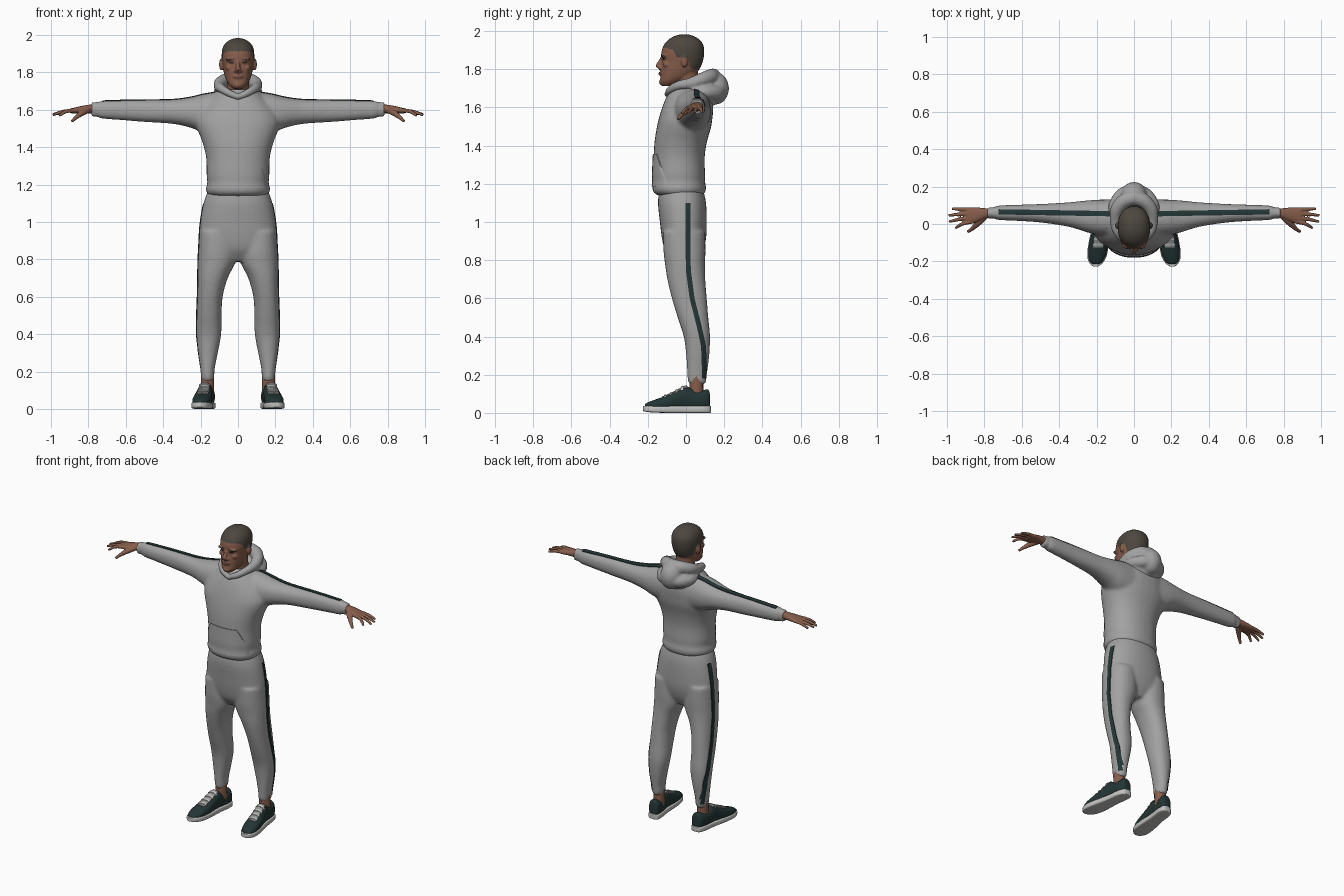
import bpy, bmesh, math
from mathutils import Vector, Matrix
from mathutils.bvhtree import BVHTree

if "Cube" in bpy.data.objects:
    bpy.data.objects.remove(bpy.data.objects["Cube"])


def material(name, *rgb):
    m = bpy.data.materials.new(name)
    m.use_nodes = True
    m.diffuse_color = (*rgb, 1)
    bsdf = m.node_tree.nodes["Principled BSDF"]
    bsdf.inputs["Base Color"].default_value = (*rgb, 1)
    bsdf.inputs["Roughness"].default_value = 0.8
    return m


FABRIC = material("grey fabric", 0.36, 0.36, 0.36)
DARK = material("dark green", 0.017, 0.035, 0.035)
SKIN = material("brown skin", 0.24, 0.11, 0.07)
HAIR = material("short hair", 0.075, 0.062, 0.05)
SOLE = material("pale rubber", 0.55, 0.55, 0.54)
TONGUE = material("shoe tongue grey", 0.3, 0.31, 0.31)
LIP = material("lips", 0.19, 0.075, 0.055)
EYE = material("dark eye", 0.03, 0.02, 0.017)


# ---- shape helpers, each adding closed geometry to a bmesh ----
def loft(bm, rings, power=2.2, sides=32, steps=4):
    """Skin smooth superellipse rings given as (centre, half axis, half axis)."""
    rings = [[Vector(v) for v in r] for r in rings]
    n = len(rings)
    dense = []
    for i in range(n - 1):
        p0, p1, p2, p3 = (rings[min(max(k, 0), n - 1)] for k in range(i - 1, i + 3))
        for j in range(steps + (i == n - 2)):
            t = j / steps
            dense.append([b + (c - a) * (t / 2) + (a * 2 - b * 5 + c * 4 - d) * (t * t / 2)
                          + (b * 3 - a - c * 3 + d) * (t ** 3 / 2)
                          for a, b, c, d in zip(p0, p1, p2, p3)])

    def bend(v):
        return math.copysign(abs(v) ** (2 / power), v)
    loops = []
    for c, a, b in dense:
        angles = [math.tau * k / sides for k in range(sides)]
        loops.append([bm.verts.new(c + a * bend(math.cos(w)) + b * bend(math.sin(w))) for w in angles])
    for lo, hi in zip(loops, loops[1:]):
        for k in range(sides):
            m = (k + 1) % sides
            bm.faces.new((lo[k], lo[m], hi[m], hi[k]))
    bm.faces.new(loops[0][::-1])
    bm.faces.new(loops[-1])


def boxed(bm, axis, rows, s=1, **kw):
    """Loft along an axis; each row is (position, low, high, low, high) of the other two axes."""
    others = [k for k in range(3) if k != axis]
    rings = []
    for row in rows:
        c, a, b = Vector(), Vector(), Vector()
        c[axis] = row[0]
        for half, k, lo, hi in ((a, others[0], row[1], row[2]), (b, others[1], row[3], row[4])):
            c[k], half[k] = (lo + hi) / 2, (hi - lo) / 2
        c.x *= s
        rings.append((c, a, b))
    loft(bm, rings, **kw)


def body(bm, rows, **kw):
    """Symmetric loft along z; each row is (z, half width, front, back)."""
    boxed(bm, 2, [(z, -w, w, f, b) for z, w, f, b in rows], **kw)


def tube(bm, pts, s=1):
    """Round limb through (x, y, z, radius) points."""
    ps = [Vector((p[0] * s, p[1], p[2])) for p in pts]
    rings = []
    for i, p in enumerate(ps):
        t = (ps[min(i + 1, len(ps) - 1)] - ps[max(i - 1, 0)]).normalized()
        a = t.orthogonal().normalized() if abs(t.z) > 0.9 else t.cross(Vector((0, 0, 1))).normalized()
        rings.append((p, a * pts[i][3], t.cross(a) * pts[i][3]))
    loft(bm, rings, power=2, sides=16)


def ball(bm, centre, size):
    mat = Matrix.Translation(centre) @ Matrix.Diagonal((*size, 1))
    bmesh.ops.create_uvsphere(bm, u_segments=24, v_segments=16, radius=1, matrix=mat)


def finish(name, bm, mats, voxel=None, smooth=4):
    """Turn the bmesh into an object, fusing overlapping parts when a voxel size is given."""
    bmesh.ops.recalc_face_normals(bm, faces=bm.faces[:])
    me = bpy.data.meshes.new(name)
    bm.to_mesh(me)
    bm.free()
    ob = bpy.data.objects.new(name, me)
    bpy.context.collection.objects.link(ob)
    if voxel:
        r = ob.modifiers.new("fuse", "REMESH")
        r.mode, r.voxel_size = "VOXEL", voxel
        sm = ob.modifiers.new("soften", "SMOOTH")
        sm.factor, sm.iterations = 0.5, smooth
        bpy.context.view_layer.update()
        ob.data = bpy.data.meshes.new_from_object(ob.evaluated_get(bpy.context.evaluated_depsgraph_get()))
        ob.modifiers.clear()
    ob.data.materials.clear()
    for m in mats:
        ob.data.materials.append(m)
    ob.data.shade_smooth()
    ob.data.set_sharp_from_angle(angle=math.radians(50))
    return ob


def plate(name, target, mat, start, ray, nu=24, nv=4, lift=0.004):
    """Thin patch laid on a surface; start(u, v) gives ray origins for u, v in -1..1."""
    tree = BVHTree.FromPolygons([v.co for v in target.data.vertices],
                                [p.vertices[:] for p in target.data.polygons])
    ray, bm, grid = Vector(ray), bmesh.new(), {}
    for i in range(nu + 1):
        for j in range(nv + 1):
            hit = tree.ray_cast(Vector(start(2 * i / nu - 1, 2 * j / nv - 1)), ray)[0]
            if hit:
                grid[i, j] = bm.verts.new(hit - ray * lift)
    for i in range(nu):
        for j in range(nv):
            keys = ((i, j), (i + 1, j), (i + 1, j + 1), (i, j + 1))
            if all(k in grid for k in keys):
                f = bm.faces.new([grid[k] for k in keys])
                f.normal_update()
                if f.normal.dot(ray) > 0:
                    f.normal_flip()
    rim = bmesh.ops.extrude_edge_only(bm, edges=[e for e in bm.edges if e.is_boundary])
    bmesh.ops.translate(bm, verts=[g for g in rim["geom"] if isinstance(g, bmesh.types.BMVert)],
                        vec=ray * (lift + 0.003))
    return finish(name, bm, [mat])


def follow(pts, t):
    """Value at t along sorted (t, value) points."""
    for (a, va), (b, vb) in zip(pts, pts[1:]):
        if t <= b:
            return va + (vb - va) * max(0, (t - a) / (b - a))
    return pts[-1][1]


# ---- hooded top: torso and sleeves ----
bm = bmesh.new()
body(bm, [(1.14, .15, -.15, .088), (1.155, .166, -.17, .1), (1.18, .172, -.177, .106), (1.21, .164, -.172, .1),
          (1.25, .168, -.174, .1), (1.34, .17, -.17, .098), (1.42, .188, -.165, .11), (1.49, .215, -.154, .13),
          (1.54, .225, -.143, .138), (1.6, .2, -.125, .143), (1.66, .15, -.1, .135), (1.71, .1, -.07, .11)])
for s in (1, -1):
    boxed(bm, 0, [(.08, -.07, .13, 1.46, 1.7), (.18, -.06, .13, 1.475, 1.685), (.25, -.045, .126, 1.503, 1.668),
                  (.35, -.015, .116, 1.525, 1.655), (.5, .008, .107, 1.535, 1.653), (.65, .018, .102, 1.547, 1.65),
                  (.73, .022, .098, 1.553, 1.648), (.75, .03, .09, 1.562, 1.642), (.785, .027, .09, 1.56, 1.642)], s)
top = finish("hooded_top", bm, [FABRIC], 0.01, 6)
plate("front_pocket", top, FABRIC,
      lambda u, v: ((.125 - .028 * v + .012 * (1 - v * v)) * u, -1, 1.27 + .085 * v), (0, 1, 0), 20, 12, .005)

# ---- hood: collar around the neck and folded pouch behind ----
bm = bmesh.new()
for s in (1, -1):
    tube(bm, [(-.01, -.098, 1.665, .016), (.05, -.085, 1.69, .02), (.09, -.04, 1.715, .024), (.1, .02, 1.725, .03),
              (.09, .08, 1.745, .036), (.05, .125, 1.76, .04), (-.02, .145, 1.765, .04)], s)
    tube(bm, [(.1, .03, 1.68, .03), (.1, .1, 1.68, .036), (.06, .155, 1.68, .04), (-.02, .175, 1.69, .048)], s)
ball(bm, (0, .155, 1.7), (.07, .07, .085))
ball(bm, (0, .1, 1.66), (.11, .06, .07))
hood = finish("hood", bm, [FABRIC], 0.008, 5)

# ---- trousers ----
bm = bmesh.new()
body(bm, [(1.17, .16, -.14, .09), (1.1, .185, -.147, .105), (1., .202, -.137, .109), (.92, .206, -.127, .106),
          (.85, .18, -.11, .09), (.79, .1, -.07, .06)])
for s in (1, -1):
    boxed(bm, 2, [(.95, .02, .206, -.12, .1), (.85, .01, .211, -.118, .102), (.78, .016, .214, -.11, .1),
                  (.7, .055, .215, -.098, .101), (.6, .082, .217, -.074, .109), (.5, .088, .221, -.044, .117),
                  (.4, .09, .222, -.012, .126), (.3, .108, .213, .001, .122), (.22, .124, .202, .006, .112),
                  (.165, .128, .197, .01, .106), (.15, .135, .19, .016, .1)], s)
trousers = finish("trousers", bm, [FABRIC], 0.01, 5)

# ---- side stripes on sleeves and legs ----
LEG_STRIPE = [(.18, .098), (.35, .092), (.45, .07), (.6, .032), (.75, .012), (1.1, .01)]
for s, label in ((1, "left"), (-1, "right")):
    plate(label + "_sleeve_stripe", top, DARK,
          lambda u, v: (s * (.425 + .3 * u), .06 + .005 * u + .014 * v, 2), (0, 0, -1), 40)
    plate(label + "_leg_stripe", trousers, DARK,
          lambda u, v: (s * .5, follow(LEG_STRIPE, .64 + .46 * u) + .013 * v, .64 + .46 * u), (-s, 0, 0), 50)

# ---- head, ears, nose and neck ----
bm = bmesh.new()
body(bm, [(1.712, .026, -.125, -.07), (1.735, .05, -.136, -.02), (1.765, .066, -.133, .035), (1.8, .076, -.132, .07),
          (1.84, .082, -.127, .088), (1.88, .087, -.13, .095), (1.92, .085, -.12, .093), (1.95, .072, -.098, .077),
          (1.972, .047, -.065, .045), (1.983, .015, -.03, .01)])
tube(bm, [(0, .02, 1.6, .068), (0, .01, 1.7, .06), (0, 0, 1.8, .062)])
tube(bm, [(0, -.122, 1.868, .008), (0, -.136, 1.84, .01), (0, -.147, 1.815, .013), (0, -.135, 1.8, .01)])
ball(bm, (0, -.125, 1.733), (.024, .016, .018))
ball(bm, (0, -.131, 1.777), (.026, .011, .012))
for s in (1, -1):
    ball(bm, (s * .013, -.135, 1.808), (.01, .012, .008))
    ball(bm, (s * .036, -.112, 1.869), (.032, .02, .008))
    ball(bm, (s * .045, -.1, 1.825), (.022, .02, .018))
    ball(bm, (s * .09, -.008, 1.842), (.011, .018, .032))
head = finish("head", bm, [SKIN, HAIR], 0.005, 3)
HAIRLINE = [(-.13, 1.915), (-.1, 1.912), (-.065, 1.9), (-.05, 1.865), (-.025, 1.86), (.012, 1.86), (.02, 1.81), (.08, 1.79)]
for p in head.data.polygons:
    p.material_index = int(p.center.z > follow(HAIRLINE, p.center.y))


def oval(x, z, w, h, tilt=0):
    return lambda u, v: (x + w * u, -1, z + tilt * u + h * v * math.sqrt(max(0.02, 1 - u * u)))


plate("mouth", head, LIP, oval(0, 1.777, .026, .008), (0, 1, 0), 16, 4, .002)
for s, label in ((1, "left"), (-1, "right")):
    plate(label + "_eye", head, EYE, oval(s * .035, 1.852, .014, .0045), (0, 1, 0), 12, 4, .002)
    plate(label + "_eyebrow", head, HAIR, oval(s * .037, 1.871, .021, .004, -s * .002), (0, 1, 0), 12, 4, .002)

# ---- hands ----
for s, label in ((1, "left"), (-1, "right")):
    bm = bmesh.new()
    boxed(bm, 0, [(.74, .034, .084, 1.575, 1.63), (.79, .03, .084, 1.58, 1.628), (.83, .015, .088, 1.582, 1.622),
                  (.87, .003, .09, 1.58, 1.613), (.895, .006, .086, 1.582, 1.607)], s)
    for y0, x1, y1, z1 in ((.013, .955, -.022, 1.568), (.034, .99, .012, 1.572),
                           (.056, .992, .046, 1.574), (.077, .972, .082, 1.576)):
        tube(bm, [(.86, y0, 1.597, .011), (.9, y0 * .8 + y1 * .2, 1.595, .0105),
                  ((.9 + x1) / 2, (y0 + y1) / 2, 1.588, .0095), (x1, y1, z1, .007)], s)
    tube(bm, [(.8, .035, 1.6, .016), (.835, .003, 1.582, .016), (.865, -.025, 1.56, .011), (.888, -.042, 1.538, .008)], s)
    finish(label + "_hand", bm, [SKIN], 0.004, 3)

# ---- ankles and shoes ----
UPPER = [(.127, .022, .085), (.117, .034, .122), (.085, .041, .118), (.04, .041, .12), (0, .041, .14),
         (-.05, .045, .116), (-.1, .05, .092), (-.16, .048, .07), (-.2, .034, .055), (-.215, .016, .045)]
OUTSOLE = [(.132, .016, .003), (.122, .035, 0), (.08, .045, 0), (0, .045, 0), (-.1, .054, 0),
           (-.17, .052, .002), (-.21, .034, .006), (-.226, .014, .01)]


def shoe_x(y):
    return .168 - .13 * (y - .06)


for s, label in ((1, "left"), (-1, "right")):
    bm = bmesh.new()
    tube(bm, [(.163, .06, .05, .036), (.163, .055, .12, .036), (.163, .055, .21, .036)], s)
    finish(label + "_ankle", bm, [SKIN])
    bm = bmesh.new()
    boxed(bm, 1, [(y, shoe_x(y) - w, shoe_x(y) + w, .012, z) for y, w, z in UPPER], s, power=2.4)
    upper = finish(label + "_shoe_upper", bm, [DARK])
    bm = bmesh.new()
    boxed(bm, 1, [(y, shoe_x(y) - w, shoe_x(y) + w, z, .037) for y, w, z in OUTSOLE], s, power=5)
    finish(label + "_shoe_sole", bm, [SOLE])
    plate(label + "_shoe_tongue", upper, TONGUE,
          lambda u, v: (s * (shoe_x(-.06 + .066 * u) + .026 * v), -.06 + .066 * u, 1), (0, 0, -1), 16, 8, .004)
    for k in range(4):
        y = -.11 + .03 * k
        plate(f"{label}_lace_{k + 1}", upper, SOLE,
              lambda u, v: (s * (shoe_x(y) + .03 * u), y + .005 * v, 1), (0, 0, -1), 10, 2, .008)
